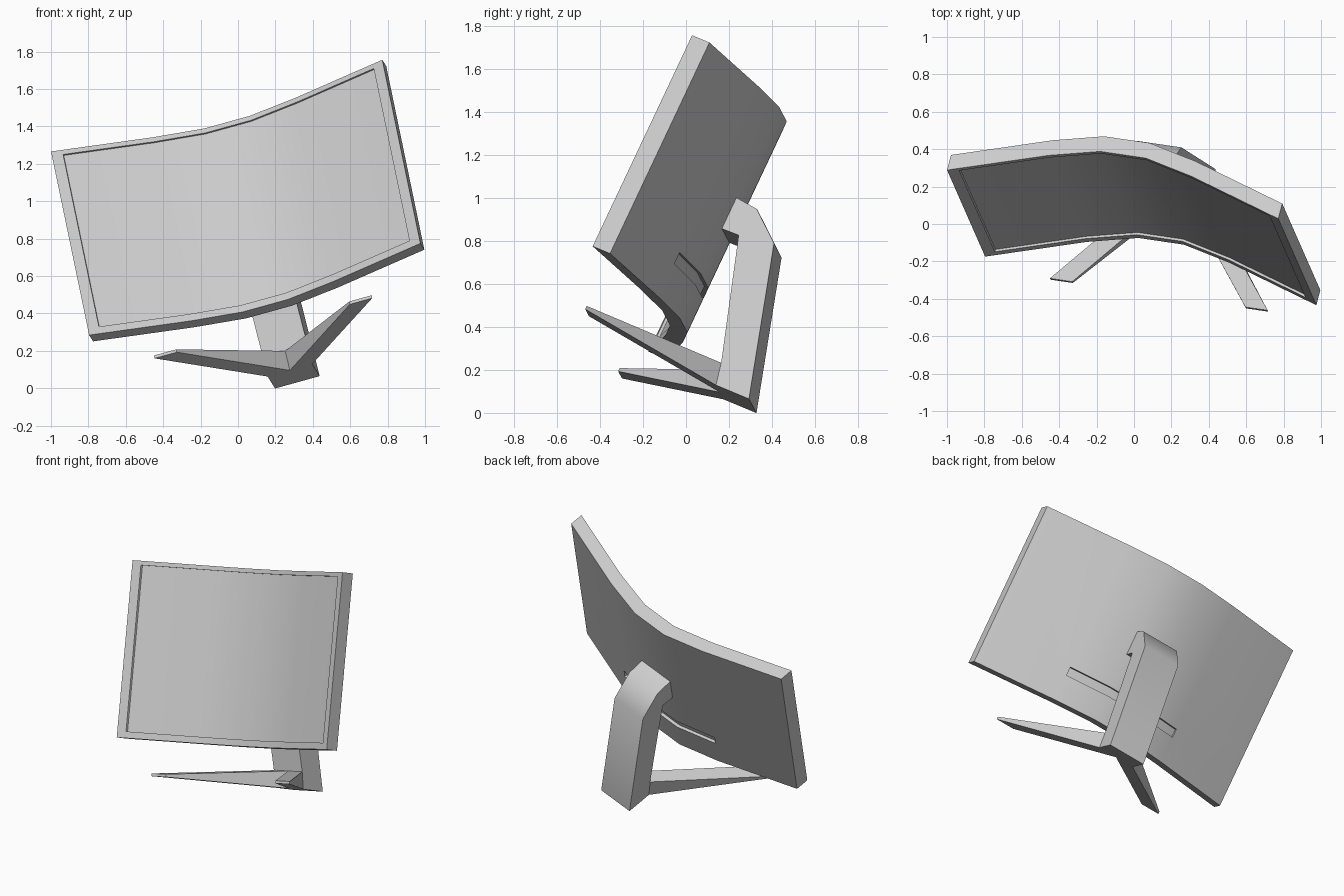
import bpy, bmesh
from math import radians
from mathutils import Vector, Matrix

if "Cube" in bpy.data.objects:
    bpy.data.objects.remove(bpy.data.objects["Cube"])

# The whole model is tilted: local axes are right, back and up of the display
right = Vector((0.954, -0.14, 0.264)).normalized()
up = Vector((-0.19, 0.42, 0.888))
up = (up - right * up.dot(right)).normalized()
back = up.cross(right)
TILT = Matrix((right, back, up)).transposed().to_4x4() @ Matrix.Translation((0.268, 0, 0))


def loft(name, ring_a, ring_b, smooth=None):
    """Closed solid between two matching rings of points."""
    bm = bmesh.new()
    a = [bm.verts.new(p) for p in ring_a]
    b = [bm.verts.new(p) for p in ring_b]
    bm.faces.new(a)
    bm.faces.new(b)
    for i in range(len(a)):
        j = (i + 1) % len(a)
        bm.faces.new((a[i], a[j], b[j], b[i]))
    bmesh.ops.recalc_face_normals(bm, faces=bm.faces)
    mesh = bpy.data.meshes.new(name)
    bm.to_mesh(mesh)
    bm.free()
    obj = bpy.data.objects.new(name, mesh)
    bpy.context.collection.objects.link(obj)
    obj.matrix_world = TILT
    return obj


def select(obj):
    bpy.ops.object.select_all(action='DESELECT')
    obj.select_set(True)
    bpy.context.view_layer.objects.active = obj


def smooth(obj, angle):
    select(obj)
    bpy.ops.object.shade_smooth_by_angle(angle=radians(angle))


# Curved outline of the display, seen from above (half, then mirrored)
CURVE = [(0.128, -0.214), (0.40, -0.28), (0.928, -0.45)]


def curved_slab(name, half_width, front, rear, low, high):
    half = [p for p in CURVE if p[0] < half_width - 0.01]
    (x0, y0), (x1, y1) = CURVE[len(half) - 1], CURVE[len(half)]
    t = (half_width - x0) / (x1 - x0)
    half.append((half_width, y0 + t * (y1 - y0)))
    line = [(-x, y) for x, y in reversed(half)] + half
    ring = [(x, y + front) for x, y in line] + [(x, y + rear) for x, y in reversed(line)]
    return loft(name, [(x, y, low) for x, y in ring], [(x, y, high) for x, y in ring])


def carve(obj, cutter):
    select(obj)
    mod = obj.modifiers.new("carve", 'BOOLEAN')
    mod.operation = 'DIFFERENCE'
    mod.solver = 'EXACT'
    mod.object = cutter
    bpy.ops.object.modifier_apply(modifier=mod.name)
    bpy.data.objects.remove(cutter)


# Display housing with recessed screen and rear slot
panel = curved_slab("display_panel", 0.928, 0, 0.09, 0.327, 1.431)
bpy.context.view_layer.update()
for args in [("screen_cutter", 0.87, -0.1, 0.014, 0.368, 1.404),
             ("slot_cutter", 0.40, 0.07, 0.2, 0.502, 0.56)]:
    cutter = curved_slab(*args)
    bpy.context.view_layer.update()
    carve(panel, cutter)
smooth(panel, 30)

# Stand column: side profile (back, up) that bends forward to the panel
profile = [(0.17, 0.10), (0.341, 0.10), (0.132, 0.826), (-0.013, 0.945),
           (-0.125, 0.957), (-0.125, 0.795), (-0.038, 0.797), (0.147, 0.207)]
column = loft("stand_column", [(-0.125, y, z) for y, z in profile],
              [(0.125, y, z) for y, z in profile])
smooth(column, 40)

# Two tapering feet in a V
for side, label in ((-1, "left"), (1, "right")):
    root = [(0, 0.17, 0.10), (0.125, 0.17, 0.10), (0.125, 0.147, 0.207), (0, 0.147, 0.207)]
    tip = [(0.485, -0.432, 0.10), (0.61, -0.432, 0.10),
           (0.61, -0.432, 0.117), (0.485, -0.432, 0.117)]
    loft(label + "_foot", [(side * x, y, z) for x, y, z in root],
         [(side * x, y, z) for x, y, z in tip])
